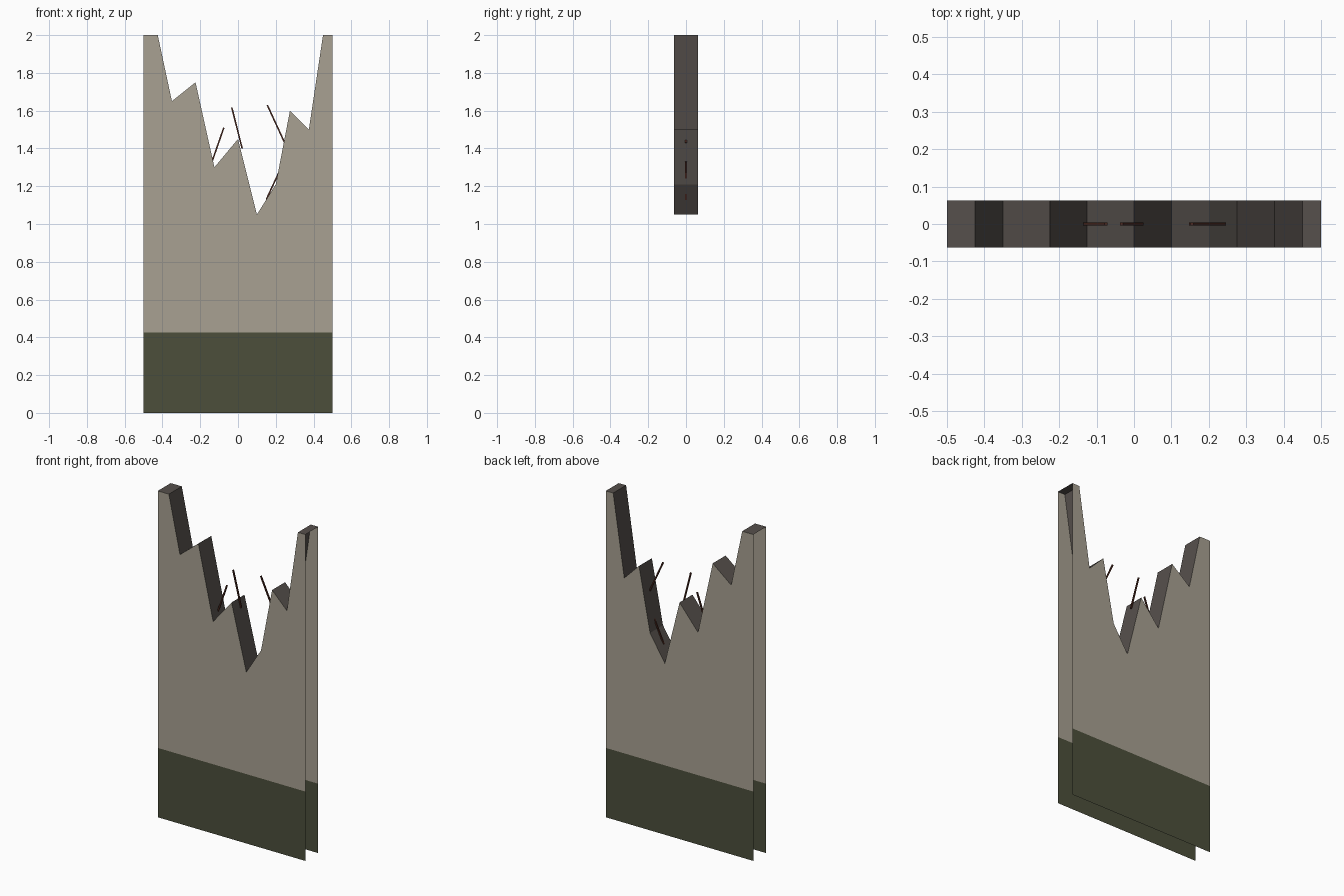
import bpy, bmesh
from mathutils import Vector

if "Cube" in bpy.data.objects:
    bpy.data.objects.remove(bpy.data.objects["Cube"])


def srgb(r, g, b):
    def f(c):
        c /= 255
        return c / 12.92 if c <= 0.04045 else ((c + 0.055) / 1.055) ** 2.4
    return (f(r), f(g), f(b), 1)


def material(name, rgb):
    m = bpy.data.materials.new(name)
    m.diffuse_color = srgb(*rgb)
    m.use_nodes = True
    m.node_tree.nodes["Principled BSDF"].inputs["Base Color"].default_value = m.diffuse_color
    return m


plaster = material("beige plaster", (168, 161, 146))
skirting = material("dark green base paint", (76, 79, 59))
rubble = material("grey brown broken core", (86, 80, 76))
rust = material("rusty steel", (78, 42, 32))


def add_object(name, bm, mats):
    me = bpy.data.meshes.new(name)
    bm.to_mesh(me)
    bm.free()
    for m in mats:
        me.materials.append(m)
    ob = bpy.data.objects.new(name, me)
    bpy.context.collection.objects.link(ob)
    return ob


HALF = 0.0625    # half the wall thickness
BAND = 0.425     # top of the painted band
# Jagged top outline, left to right (x, z)
BREAK = [(-0.5, 2), (-0.425, 2), (-0.35, 1.65), (-0.225, 1.75), (-0.125, 1.3),
         (0, 1.45), (0.1, 1.05), (0.2, 1.21), (0.275, 1.6), (0.375, 1.5),
         (0.45, 2), (0.5, 2)]


def sheet(name, y):
    """One wall face: painted band below, plaster above."""
    bm = bmesh.new()
    low = [bm.verts.new((x, y, 0)) for x in (-0.5, 0.5)]
    mid = [bm.verts.new((x, y, BAND)) for x in (-0.5, 0.5)]
    top = [bm.verts.new((x, y, z)) for x, z in reversed(BREAK)]
    bm.faces.new([low[0], low[1], mid[1], mid[0]])
    bm.faces.new([mid[0], mid[1]] + top)
    for f in bm.faces:
        f.material_index = 1 if f.calc_center_median().z < BAND else 0
        f.normal_update()
        if f.normal.y * y < 0:
            f.normal_flip()
    add_object(name, bm, [plaster, skirting])


sheet("wall_front", -HALF)
sheet("wall_back", HALF)

# Broken top strip joining the two faces; wall ends and underside stay open
bm = bmesh.new()
rows = [[bm.verts.new((x, y, z)) for y in (-HALF, HALF)] for x, z in BREAK]
for a, b in zip(rows, rows[1:]):
    bm.faces.new([a[0], b[0], b[1], a[1]])
add_object("broken_edge", bm, [rubble])

# Bent reinforcing bars, each from (x, z) to (x, z)
BARS = [((-0.148, 1.30), (-0.075, 1.51)), ((0.022, 1.40), (-0.033, 1.617)),
        ((0.247, 1.43), (0.155, 1.63)), ((0.15, 1.13), (0.243, 1.33))]
for i, (p, q) in enumerate(BARS):
    a, b = Vector((p[0], 0, p[1])), Vector((q[0], 0, q[1]))
    d = b - a
    bm = bmesh.new()
    bmesh.ops.create_cube(bm, size=1)
    bmesh.ops.scale(bm, vec=(0.008, 0.008, d.length), verts=bm.verts)
    ob = add_object(f"reinforcing_bar_{i + 1}", bm, [rust])
    ob.location = (a + b) / 2
    ob.rotation_euler = Vector((0, 0, 1)).rotation_difference(d).to_euler()
